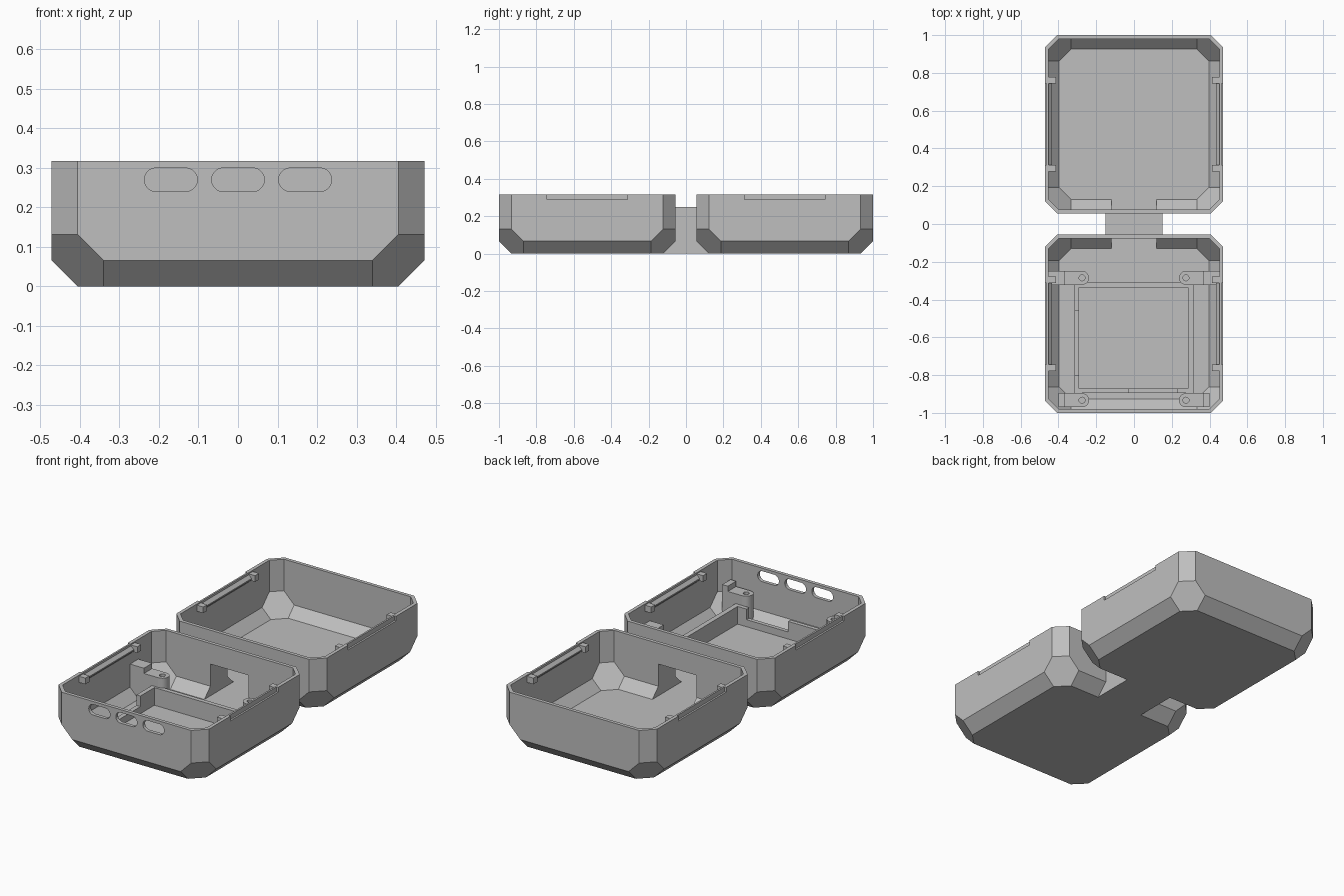
import bpy, bmesh, math
from mathutils import Vector

HALF, TOP, CUT, WALL = 0.472, 0.317, 0.066, 0.02
CENTRE = 0.528          # distance of each tray centre from the middle

old = bpy.data.objects.get("Cube")
if old:
    bpy.data.objects.remove(old, do_unlink=True)

grey = bpy.data.materials.new("plain grey")
grey.use_nodes = True
colour = (0.52, 0.52, 0.52, 1)
grey.diffuse_color = colour
grey.node_tree.nodes["Principled BSDF"].inputs["Base Color"].default_value = colour


def finish(name, bm):
    bmesh.ops.recalc_face_normals(bm, faces=bm.faces)
    mesh = bpy.data.meshes.new(name)
    bm.to_mesh(mesh)
    bm.free()
    mesh.materials.append(grey)
    ob = bpy.data.objects.new(name, mesh)
    bpy.context.collection.objects.link(ob)
    return ob


def box(name, x, y, z):
    """Box from three (low, high) ranges."""
    bm = bmesh.new()
    pts = [bm.verts.new((a, b, c)) for a in x for b in y for c in z]
    bmesh.ops.convex_hull(bm, input=pts)
    return finish(name, bm)


def prism(name, outline, depth):
    """Extrude a closed outline along a vector."""
    bm = bmesh.new()
    face = bm.faces.new([bm.verts.new(p) for p in outline])
    side = bmesh.ops.extrude_face_region(bm, geom=[face])["geom"]
    bmesh.ops.translate(bm, vec=Vector(depth),
                        verts=[v for v in side if isinstance(v, bmesh.types.BMVert)])
    return finish(name, bm)


def tray_solid(name, y, inset=0.0, top=TOP):
    """Chamfered tray volume; inset moves every wall inward equally."""
    d = CUT + inset * (math.sqrt(2) - 2)
    s = 3 * CUT + inset * (math.sqrt(3) - 3) - d
    h = HALF - inset
    corner = [(d, 0, s), (s, 0, d), (s, d, 0), (d, s, 0), (0, s, d), (0, d, s),
              (d, 0, top - inset), (0, d, top - inset)]
    bm = bmesh.new()
    pts = [bm.verts.new((sx * (h - a), y + sy * (h - b), inset + c))
           for sx in (-1, 1) for sy in (-1, 1) for a, b, c in corner]
    bmesh.ops.convex_hull(bm, input=pts)
    bmesh.ops.dissolve_limit(bm, angle_limit=0.01, verts=bm.verts, edges=bm.edges)
    return finish(name, bm)


def boolean(ob, other, operation="DIFFERENCE"):
    mod = ob.modifiers.new("bool", "BOOLEAN")
    mod.operation, mod.object, mod.solver = operation, other, "EXACT"
    bpy.context.view_layer.objects.active = ob
    bpy.ops.object.modifier_apply(modifier=mod.name)
    bpy.data.objects.remove(other, do_unlink=True)


def arc(cx, cy, r, start, steps=10):
    return [(cx + r * math.cos(start + math.pi * i / steps),
             cy + r * math.sin(start + math.pi * i / steps)) for i in range(steps + 1)]


# Two trays joined by a cable bridge
shell = tray_solid("case_shell", -CENTRE)
boolean(shell, tray_solid("rear_tray", CENTRE), "UNION")
boolean(shell, box("bridge", (-0.15, 0.15), (-0.13, 0.13), (0, 0.25)), "UNION")
for y in (-CENTRE, CENTRE):
    boolean(shell, tray_solid("cavity", y, WALL, TOP + 0.1))
boolean(shell, box("tunnel", (-0.12, 0.12), (-0.15, 0.15), (WALL, 0.2)))

# Three rounded ports through the front wall
for x in (-0.17, 0, 0.17):
    r, half = 0.03, 0.037
    ring = arc(x + half, 0.27, r, -math.pi / 2) + arc(x - half, 0.27, r, math.pi / 2)
    boolean(shell, prism("port", [(a, -1.05, b) for a, b in ring], (0, 0.1, 0)))

# Side rim recesses, snap ridges and end tabs
for y in (-CENTRE, CENTRE):
    for s in (-1, 1):
        tag = ("front" if y < 0 else "rear") + ("_right" if s < 0 else "_left")
        span = (y - 0.215, y + 0.215)
        boolean(shell, box("recess", (s * 0.462, s * 0.5), span, (0.29, 0.4)))
        ridge = [(s * a, span[0], z) for a, z in
                 ((0.454, 0.262), (0.435, 0.281), (0.435, 0.288), (0.454, 0.307))]
        prism(tag + "_snap_ridge", ridge, (0, 0.43, 0))
        for end, e in (("near", -1), ("far", 1)):
            box(f"{tag}_{end}_tab", (s * 0.413, s * 0.456),
                sorted((y + e * 0.215, y + e * 0.25)), (0.275, 0.31))

# Screw posts, trimmed to the sloping inside of the front tray
for s in (-1, 1):
    for place, y in (("back", -0.285), ("front", -0.933)):
        side = "right" if s < 0 else "left"
        x, r = 0.275, 0.037
        ring = arc(x, y, r, math.pi / 2) + [(0.37, y - r), (0.37, y + r)]
        post = prism(f"{place}_{side}_post", [(s * a, b, 0.0) for a, b in ring], (0, 0, 0.175))
        hole = arc(s * x, y, 0.016, 0) + arc(s * x, y, 0.016, math.pi)[1:-1]
        boolean(post, prism("hole", [(a, b, 0.06) for a, b in hole], (0, 0, 0.2)))
        boolean(post, tray_solid("trim", -CENTRE, WALL - 0.006, TOP + 0.1), "INTERSECT")
        reach = 0.48 if place == "back" else 0.40
        arm = box(f"{place}_{side}_post_shoulder", (s * 0.365, s * reach),
                  (y - r, y + r), (0.01, 0.205))
        boolean(arm, tray_solid("trim", -CENTRE, WALL - 0.006, TOP + 0.1), "INTERSECT")

# Low frame around the component bay
floor, high, low = 0.015, 0.12, 0.06
box("bay_back_wall", (-0.315, 0.315), (-0.335, -0.31), (floor, high))
box("bay_left_wall", (0.287, 0.315), (-0.895, -0.335), (floor, high))
for name, span, z in (("front", (-0.895, -0.8), high), ("middle", (-0.8, -0.46), low),
                      ("back", (-0.46, -0.335), high)):
    box("bay_right_wall_" + name, (-0.315, -0.29), span, (floor, z))
for name, span, z in (("right", (-0.29, -0.03), high), ("middle", (-0.03, 0.23), low),
                      ("left", (0.23, 0.287), high)):
    box("bay_front_wall_" + name, span, (-0.895, -0.872), (floor, z))
